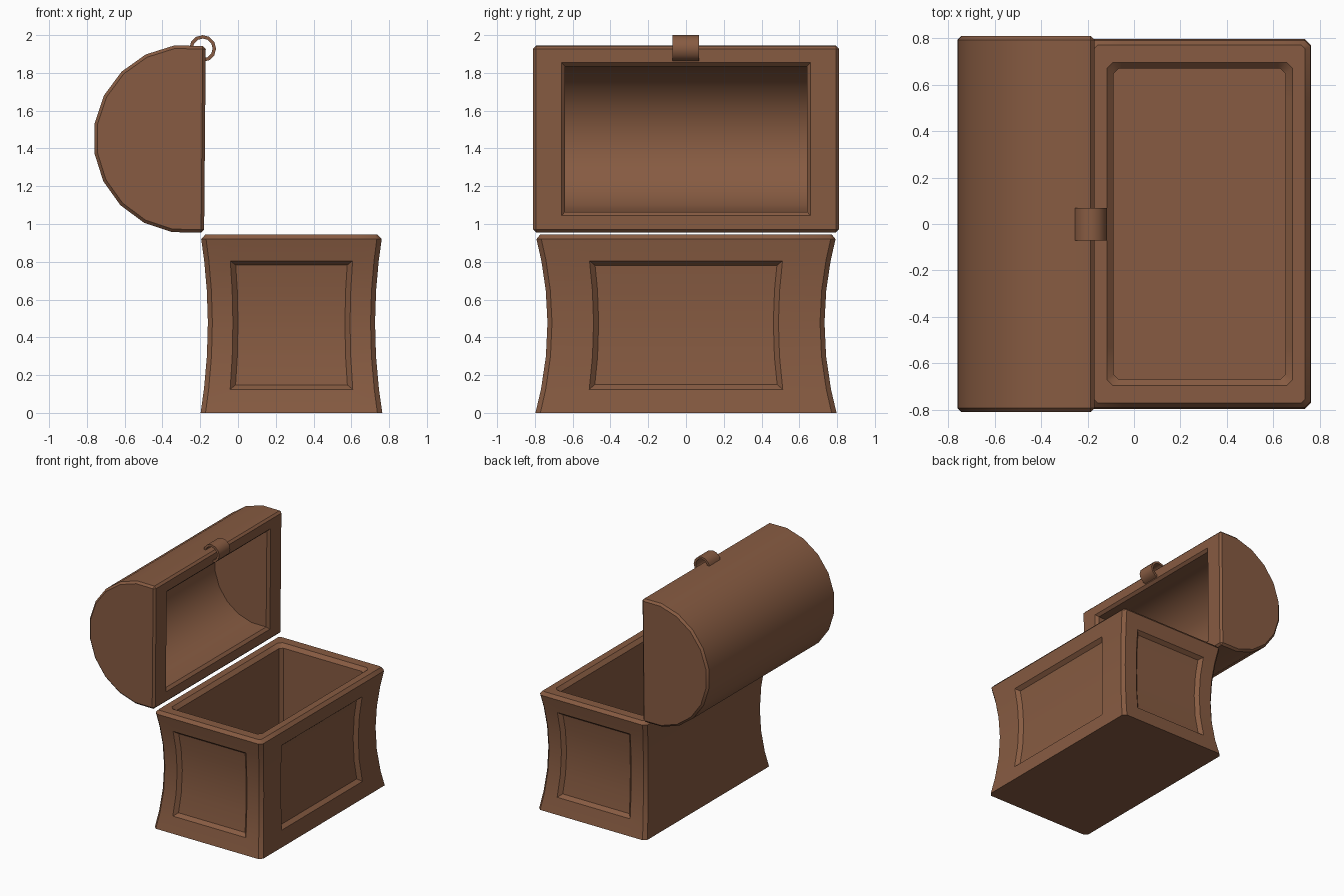
import bpy, bmesh, math
from mathutils import Vector, Matrix

cube = bpy.data.objects.get("Cube")
if cube:
    bpy.data.objects.remove(cube, do_unlink=True)

brown = bpy.data.materials.new("brown_wood")
brown.use_nodes = True
colour = (0.242, 0.105, 0.054, 1)
brown.diffuse_color = colour
brown.node_tree.nodes["Principled BSDF"].inputs["Base Color"].default_value = colour


def finish(bm, name):
    """Turn a bmesh into a named, coloured, smooth-by-angle object."""
    bmesh.ops.recalc_face_normals(bm, faces=bm.faces)
    mesh = bpy.data.meshes.new(name)
    bm.to_mesh(mesh)
    bm.free()
    mesh.materials.append(brown)
    ob = bpy.data.objects.new(name, mesh)
    bpy.context.collection.objects.link(ob)
    bpy.ops.object.select_all(action="DESELECT")
    ob.select_set(True)
    bpy.context.view_layer.objects.active = ob
    bpy.ops.object.shade_smooth_by_angle(angle=math.radians(35))
    return ob


# Chest body: stacked chamfered rectangles, pinched at the waist
CX, PX, PY = 0.283, 0.337, 0.532


def ring(bm, hx, hy, c, z, s=1.0):
    half = [(hx, -hy + c), (hx, -PY), (hx, PY), (hx, hy - c),
            (hx - c, hy), (PX, hy), (-PX, hy), (-hx + c, hy)]
    loop = half + [(-x, -y) for x, y in half]
    return [bm.verts.new((CX + x * s, y * s, z)) for x, y in loop]


def pinch(z):
    return 1 - 0.08 * (1 - ((z - 0.47) / 0.47) ** 2)


bm = bmesh.new()
levels = [0, 0.125, 0.3, 0.48, 0.65, 0.805, 0.92]
rings = [ring(bm, 0.481, 0.797, 0.026, z, pinch(z)) for z in levels]
rings += [ring(bm, 0.455, 0.771, 0.015, 0.945),   # rim top, outer edge
          ring(bm, 0.400, 0.697, 0.026, 0.945),   # rim top, inner edge
          ring(bm, 0.371, 0.670, 0.022, 0.918),   # inner chamfer
          ring(bm, 0.371, 0.670, 0.022, 0.06)]    # floor
panels = {1: [], 5: [], 13: []}                   # front, left end, right end
for level, (low, high) in enumerate(zip(rings, rings[1:])):
    for i in range(16):
        j = (i + 1) % 16
        face = bm.faces.new((low[i], low[j], high[j], high[i]))
        if i in panels and 1 <= level <= 4:
            panels[i].append(face)
bm.faces.new(rings[0])
bm.faces.new(rings[-1])
bmesh.ops.recalc_face_normals(bm, faces=bm.faces)
for faces in panels.values():
    bmesh.ops.inset_region(bm, faces=faces, thickness=0.027, depth=-0.027,
                           use_boundary=True, use_even_offset=True)
finish(bm, "chest_body")

# Lid: half-round bar with bevelled ends and a hollowed flat side
LX, LZ, FRONT = -0.266, 1.449, -0.175


def arc(radius, x_front):
    pts = [(x_front, LZ + radius * 0.988)]
    for k in range(10):
        a = math.radians(81 - 18 * k)
        pts.append((LX - radius * math.cos(a), LZ + radius * math.sin(a)))
    return pts + [(x_front, LZ - radius * 0.988)]


bm = bmesh.new()
ends = [[bm.verts.new((x, y, z)) for x, z in arc(0.5, FRONT)] for y in (-0.81, 0.81)]
count = len(ends[0])
for i in range(count):
    j = (i + 1) % count
    bm.faces.new((ends[0][i], ends[0][j], ends[1][j], ends[1][i]))
for end in ends:
    bm.faces.new(end)
bmesh.ops.recalc_face_normals(bm, faces=bm.faces)
rim_edges = {e for f in bm.faces if abs(f.normal.y) > 0.9 or f.normal.x > 0.9 for e in f.edges}
bmesh.ops.bevel(bm, geom=list(rim_edges), offset=0.016, segments=1, affect="EDGES")
bm.normal_update()

# Opening in the flat side, then a small chamfer
front = max((f for f in bm.faces if f.normal.x > 0.9), key=lambda f: f.calc_area())
bmesh.ops.inset_region(bm, faces=[front], thickness=0.07, use_boundary=True)
for v in front.verts:
    v.co.y = math.copysign(0.66, v.co.y)
    v.co.z = LZ + math.copysign(0.405, v.co.z - LZ)
bmesh.ops.inset_region(bm, faces=[front], thickness=0.02, use_boundary=True)
for v in front.verts:
    v.co = (FRONT - 0.02, math.copysign(0.64, v.co.y), LZ + math.copysign(0.385, v.co.z - LZ))
bmesh.ops.delete(bm, geom=[front], context="FACES_ONLY")

# Hollow inside
inner = [[bm.verts.new((x, y, z)) for x, z in arc(0.385 / 0.988, FRONT - 0.02)]
         for y in (-0.64, 0.64)]
for i in range(count - 1):
    bm.faces.new((inner[0][i], inner[0][i + 1], inner[1][i + 1], inner[1][i]))
for end in inner:
    bm.faces.new(end)
bmesh.ops.remove_doubles(bm, verts=bm.verts, dist=0.0005)
bmesh.ops.rotate(bm, verts=bm.verts, cent=Vector((FRONT, 0, LZ)),
                 matrix=Matrix.Rotation(0.009, 3, "Y"))
finish(bm, "lid")

# Clasp: open curl of flat strap on the lid edge
bm = bmesh.new()
sections = []
for k in range(10):
    a = math.radians(180 - 30 * k)
    sections.append([bm.verts.new((-0.187 + r * math.cos(a), y, 1.929 + r * math.sin(a)))
                     for r, y in ((0.071, -0.072), (0.071, 0.068), (0.053, 0.068), (0.053, -0.072))])
for a, b in zip(sections, sections[1:]):
    for i in range(4):
        j = (i + 1) % 4
        bm.faces.new((a[i], a[j], b[j], b[i]))
bm.faces.new(sections[0])
bm.faces.new(sections[-1])
finish(bm, "clasp")
